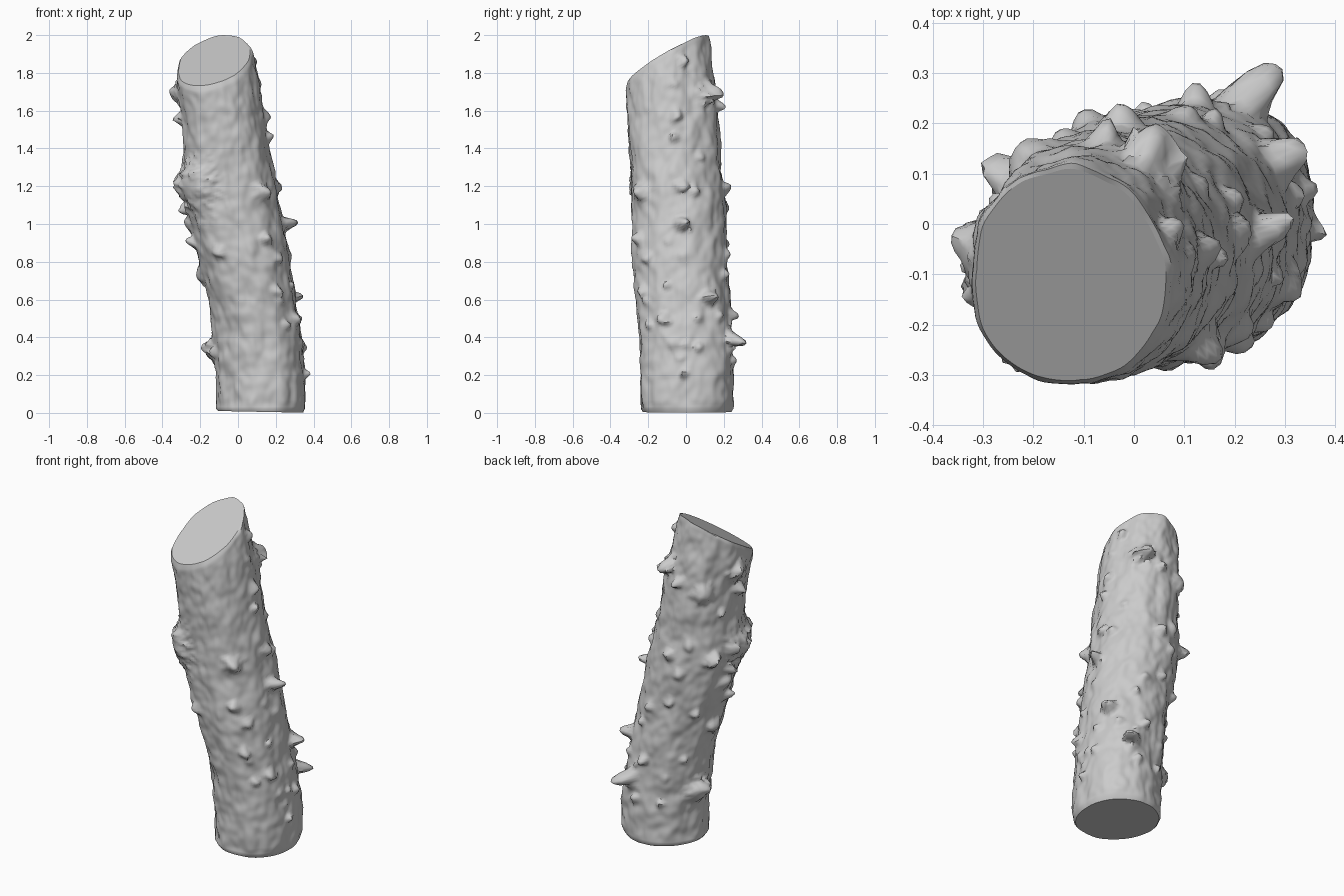
import bpy, bmesh, math, random
from mathutils import Vector, noise

if "Cube" in bpy.data.objects:
    bpy.data.objects.remove(bpy.data.objects["Cube"])

random.seed(4)
SIDES, ROWS = 120, 150

# Trunk profile: z, left x, right x, front y, back y
PROFILE = [
    (0.0, -.115, .355, -.24, .248), (.2, -.113, .356, -.242, .247),
    (.4, -.13, .333, -.245, .239), (.6, -.155, .304, -.262, .229),
    (.8, -.20, .272, -.278, .218), (1.0, -.254, .236, -.283, .213),
    (1.2, -.296, .20, -.291, .20), (1.4, -.284, .164, -.30, .182),
    (1.6, -.295, .135, -.31, .166), (1.75, -.32, .108, -.317, .15),
    (2.0, -.332, .06, -.322, .118), (2.2, -.34, .02, -.32, .09)]

# Broken twigs: angle in degrees (0 = +x, 90 = back), z, length, width
TWIGS = [
    (2, 1.0, .08, .03), (32, .61, .075, .032), (66, .40, .11, .035),
    (165, .33, .05, .06), (55, 1.70, .085, .045), (85, 1.63, .05, .026),
    (174, 1.69, .035, .05), (180, 1.57, .05, .028), (125, 1.58, .04, .05),
    (185, 1.21, .03, .075), (145, 1.17, .045, .03), (185, .90, .045, .028),
    (178, 1.0, .03, .04), (175, .73, .035, .04), (85, 1.19, .04, .028),
    (80, .52, .04, .028), (335, .50, .04, .032), (0, 1.46, .03, .022),
    (5, 1.2, .035, .03), (310, 1.17, .04, .04), (303, .92, .035, .028),
    (240, .85, .03, .028), (20, 1.86, .03, .025), (290, 1.79, .02, .025),
    (230, 1.27, .02, .03), (75, .27, .03, .026), (100, .9, .03, .026),
    (220, 1.2, .045, .11)]
for i in range(45):
    TWIGS.append((random.uniform(-60, 200), random.uniform(.2, 1.75),
                  random.uniform(.01, .03), random.uniform(.018, .03)))


def section(z):
    """Centre and half-widths of the trunk at height z."""
    for a, b in zip(PROFILE, PROFILE[1:]):
        if z <= b[0]:
            break
    f = (z - a[0]) / (b[0] - a[0])
    l, r, fr, bk = (p + (q - p) * f for p, q in zip(a[1:], b[1:]))
    return (l + r) / 2, (fr + bk) / 2, (r - l) / 2, (bk - fr) / 2


def squareness(ang, z):
    """Slightly uneven cross-section that changes from foot to top."""
    corner, up = math.sin(2 * ang), min(1, max(0, z / 1.7))
    if corner < 0:
        return .016 * -corner * (1 - up) if math.cos(ang) > 0 else 0
    if math.cos(ang) > 0:
        return .018 * corner * (1 - up)
    return corner * (-.018 + .042 * up)


def bark_point(ang, z, inset=0.0, rough=1.0):
    """Surface point with lumpy bark and twig stubs."""
    cx, cy, rx, ry = section(z)
    c, s = math.cos(ang), math.sin(ang)
    d = squareness(ang, z)
    d += .010 * noise.noise(Vector((c * 1.8, s * 1.8, z * 3)))
    d += (.3 + .7 * rough) * .012 * noise.noise(Vector((c * 3.5, s * 3.5, z * 8 + 5)))
    d += rough * .006 * noise.noise(Vector((c * 7, s * 7, z * 20 + 9)))
    ragged = 1 + .7 * noise.noise(Vector((c * 11, s * 11, z * 40)))
    lift = slide = 0
    for k, (deg, tz, length, width) in enumerate(TWIGS):
        da = (ang - math.radians(deg) + math.pi) % (2 * math.pi) - math.pi
        q = ((da * .235) ** 2 + (z - tz) ** 2) / width ** 2 * ragged
        if q < 6:
            g = math.exp(-q ** 1.4) * rough
            d += length * g
            if width < .07:
                lift += length * .3 * g * math.sin(k * 2.3 + .5)
                slide += length * .35 * g * math.cos(k * 1.7)
    d = d * min(1, z * 12 + .3) - inset
    return Vector((cx + (rx + d) * c - slide * s,
                   cy + (ry + d) * s + slide * c, z + lift))


def cut_height(x, y):
    """Slanted saw cut at the top."""
    return 1.868 + .58 * (y + .1) + .25 * (x + .12)


bm = bmesh.new()
rings = []
for j in range(ROWS + 1):
    ring = []
    for i in range(SIDES):
        ang = 2 * math.pi * i / SIDES
        rim = bark_point(ang, 1.87, 0, 0)
        z = .01 + j / ROWS * (cut_height(rim.x, rim.y) - .01)
        # rounded rims at both ends
        inset = {0: .01, ROWS: .01, ROWS - 1: .002}.get(j, 0)
        p = bark_point(ang, z, inset, min(1, (ROWS - j) / 5, j / 3))
        if j == 0:
            p.z = .008 - .02 * p.x
        if j == ROWS:
            p.z = cut_height(p.x, p.y)
        ring.append(bm.verts.new(p))
    rings.append(ring)

# Bark walls
for a, b in zip(rings, rings[1:]):
    for i in range(SIDES):
        n = (i + 1) % SIDES
        bm.faces.new((a[i], a[n], b[n], b[i]))

# Sawn end faces, with a crisp rim
for ring in (rings[-1], rings[0][::-1]):
    face = bm.faces.new(ring)
    for e in face.edges:
        e.smooth = False
bm.normal_update()

mesh = bpy.data.meshes.new("log")
bm.to_mesh(mesh)
bm.free()
log = bpy.data.objects.new("log", mesh)
bpy.context.collection.objects.link(log)
bpy.context.view_layer.objects.active = log
log.select_set(True)
bpy.ops.object.shade_smooth_by_angle(angle=math.radians(50), keep_sharp_edges=True)
